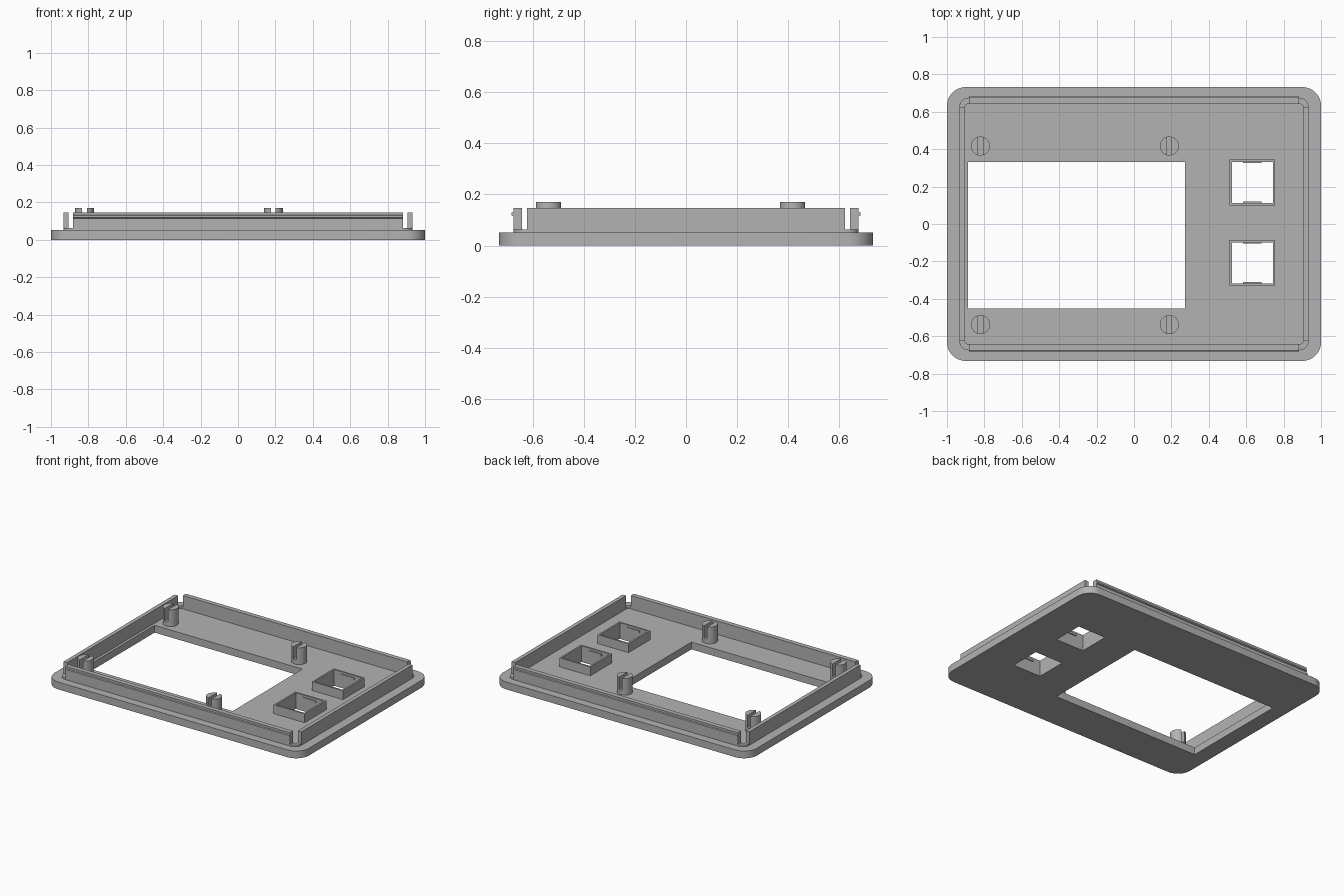
import bpy, bmesh, math
from mathutils import Vector

if "Cube" in bpy.data.objects:
    bpy.data.objects.remove(bpy.data.objects["Cube"])

grey = bpy.data.materials.new("plain grey")
grey.use_nodes = True
colour = (0.45, 0.45, 0.45, 1)
grey.diffuse_color = colour
grey.node_tree.nodes["Principled BSDF"].inputs["Base Color"].default_value = colour


def rounded(hx, hy, r, steps=10):
    """Outline of a rounded rectangle."""
    pts = []
    for k, (sx, sy) in enumerate([(1, 1), (-1, 1), (-1, -1), (1, -1)]):
        for i in range(steps + 1):
            a = math.pi / 2 * (k + i / steps)
            pts.append((sx * (hx - r) + r * math.cos(a), sy * (hy - r) + r * math.sin(a)))
    return pts


def rect(x0, x1, y0, y1):
    return [(x0, y0), (x1, y0), (x1, y1), (x0, y1)]


def prism(name, outline, z0, z1):
    """Outline extruded from z0 to z1."""
    bm = bmesh.new()
    low = [bm.verts.new((x, y, z0)) for x, y in outline]
    high = [bm.verts.new((x, y, z1)) for x, y in outline]
    n = len(low)
    bm.faces.new(low[::-1])
    bm.faces.new(high)
    for i in range(n):
        j = (i + 1) % n
        bm.faces.new((low[i], low[j], high[j], high[i]))
    bmesh.ops.recalc_face_normals(bm, faces=bm.faces)
    mesh = bpy.data.meshes.new(name)
    bm.to_mesh(mesh)
    bm.free()
    mesh.materials.append(grey)
    obj = bpy.data.objects.new(name, mesh)
    bpy.context.collection.objects.link(obj)
    return obj


def cut(obj, cutters):
    """Subtract the cutters, apply, and remove them."""
    for c in cutters:
        mod = obj.modifiers.new("cut", "BOOLEAN")
        mod.operation = "DIFFERENCE"
        mod.solver = "EXACT"
        mod.object = c
        bpy.context.view_layer.objects.active = obj
        bpy.ops.object.modifier_apply(modifier=mod.name)
        bpy.data.objects.remove(c)


def smooth(obj):
    bpy.ops.object.select_all(action="DESELECT")
    obj.select_set(True)
    bpy.context.view_layer.objects.active = obj
    bpy.ops.object.shade_smooth_by_angle(angle=math.radians(30))


BASE = 0.052
KEY_X, KEY_YS = 0.633, (0.222, -0.208)
HOLE, FRAME = 0.11, 0.122

# Face plate with the screen window and two key holes
plate = prism("face_plate", rounded(1, 0.732, 0.1), 0, BASE)
holes = [prism("cutter", rect(-0.888, 0.273, -0.451, 0.332), -0.1, 0.3)]
for y in KEY_YS:
    holes.append(prism("cutter", rect(KEY_X - HOLE, KEY_X + HOLE, y - HOLE, y + HOLE), -0.1, 0.3))
cut(plate, holes)
smooth(plate)

# Rim wall, notched open at the corners above a low foot
rim = prism("rim_wall", rounded(0.934, 0.675, 0.05), BASE - 0.002, 0.147)
notches = [prism("cutter", rounded(0.906, 0.642, 0.022), 0, 0.3)]
for sx in (-1, 1):
    for sy in (-1, 1):
        xs, ys = sorted((sx * 0.882, sx * 0.903)), sorted((sy * 0.622, sy * 0.8))
        notches.append(prism("cutter", rect(*xs, *ys), 0.063, 0.3))
        xs, ys = sorted((sx * 0.9, sx * 1.1)), sorted((sy * 0.622, sy * 0.8))
        notches.append(prism("cutter", rect(*xs, *ys), 0.063, 0.3))
cut(rim, notches)
smooth(rim)

# Snap ridges along the front and back walls
for name, s in (("front_snap_ridge", -1), ("back_snap_ridge", 1)):
    ridge = prism(name, rect(-0.882, 0.882, *sorted((s * 0.67, s * 0.682))), 0.112, 0.135)
    for v in ridge.data.vertices:
        if abs(v.co.y) > 0.68:
            v.co.z = 0.1235 + (v.co.z - 0.1235) * 0.45

# Key frames with small clip bumps on the inside
for i, y in enumerate(KEY_YS):
    frame = prism(f"key_frame_{i + 1}",
                  rect(KEY_X - FRAME, KEY_X + FRAME, y - FRAME, y + FRAME), BASE - 0.002, 0.115)
    cut(frame, [prism("cutter", rect(KEY_X - HOLE, KEY_X + HOLE, y - HOLE, y + HOLE), 0, 0.3)])
    for s in (-1, 1):
        ys = sorted((y + s * (HOLE - 0.007), y + s * (HOLE + 0.002)))
        prism(f"key_clip_{i + 1}", rect(KEY_X - 0.05, KEY_X + 0.05, *ys), 0.085, 0.1)

# Slotted round pegs around the window
for x in (-0.821, 0.189):
    for y in (0.417, -0.538):
        ring = [(x + 0.051 * math.cos(math.tau * k / 32), y + 0.051 * math.sin(math.tau * k / 32))
                for k in range(32)]
        peg = prism("slotted_peg", ring, BASE - 0.002, 0.171)
        cut(peg, [prism("cutter", rect(x - 0.0125, x + 0.0125, y - 0.1, y + 0.1), 0.085, 0.3)])
        smooth(peg)
